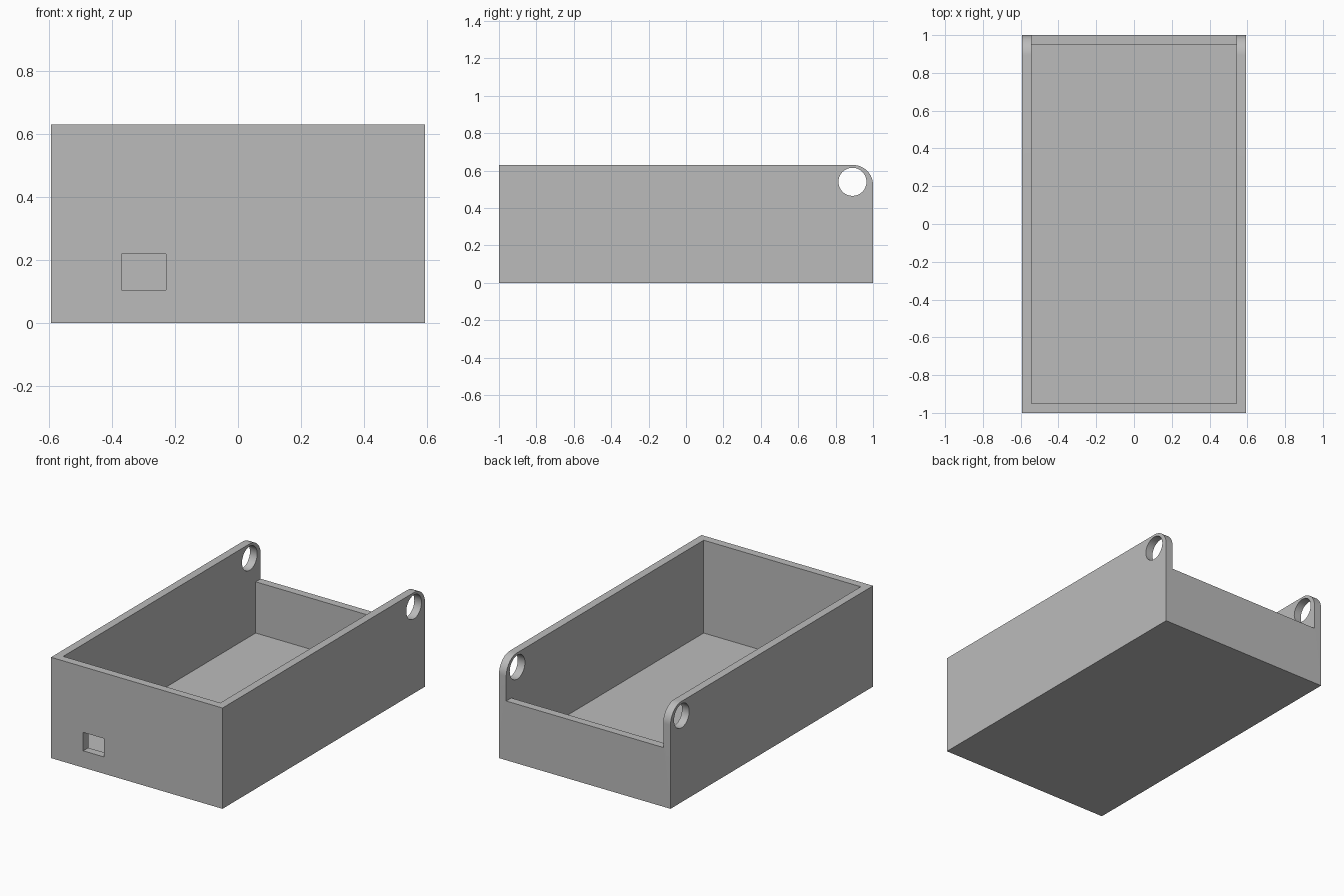
import bpy, bmesh
from math import sin, cos, pi, radians
from mathutils import Matrix

cube = bpy.data.objects.get("Cube")
if cube:
    bpy.data.objects.remove(cube, do_unlink=True)

HALF_X, HALF_Y, HEIGHT = 0.593, 1.0, 0.63
WALL, BACK_TOP, CORNER = 0.05, 0.37, 0.107

grey = bpy.data.materials.new("light grey")
grey.use_nodes = True
grey.diffuse_color = (0.5, 0.5, 0.5, 1)
grey.node_tree.nodes["Principled BSDF"].inputs["Base Color"].default_value = (0.5, 0.5, 0.5, 1)


def add_object(name, bm):
    bmesh.ops.recalc_face_normals(bm, faces=bm.faces)
    mesh = bpy.data.meshes.new(name)
    bm.to_mesh(mesh)
    bm.free()
    mesh.materials.append(grey)
    obj = bpy.data.objects.new(name, mesh)
    bpy.context.collection.objects.link(obj)
    return obj


def extrude_side(name, profile, half_width):
    """Extrude a (y, z) outline symmetrically along x."""
    bm = bmesh.new()
    face = bm.faces.new([bm.verts.new((-half_width, y, z)) for y, z in profile])
    new = bmesh.ops.extrude_face_region(bm, geom=[face])["geom"]
    verts = [v for v in new if isinstance(v, bmesh.types.BMVert)]
    bmesh.ops.translate(bm, verts=verts, vec=(2 * half_width, 0, 0))
    return add_object(name, bm)


def box(name, low, high):
    bm = bmesh.new()
    bmesh.ops.create_cube(bm, size=1)
    for v in bm.verts:
        v.co = [lo + (c + 0.5) * (hi - lo) for c, lo, hi in zip(v.co, low, high)]
    return add_object(name, bm)


def cut(target, cutter):
    """Subtract the cutter, then discard it."""
    cutter.hide_render = True
    mod = target.modifiers.new("cut", "BOOLEAN")
    mod.operation, mod.solver, mod.object = "DIFFERENCE", "EXACT", cutter
    bpy.context.view_layer.objects.active = target
    bpy.ops.object.modifier_apply(modifier=mod.name)
    bpy.data.objects.remove(cutter, do_unlink=True)


# Outer body with rounded upper rear corners
arc = [(HALF_Y - CORNER + CORNER * cos(a), HEIGHT - CORNER + CORNER * sin(a))
       for a in (i * pi / 32 for i in range(17))]
tray = extrude_side("tray", [(-HALF_Y, 0), (HALF_Y, 0)] + arc + [(-HALF_Y, HEIGHT)], HALF_X)

# Open cavity
inner_x, inner_y = HALF_X - WALL, HALF_Y - WALL
cut(tray, box("cavity_cutter", (-inner_x, -inner_y, WALL), (inner_x, inner_y, 1)))

# Lowered rear wall between the two lugs
cut(tray, box("rear_cutter", (-inner_x, 0.9, BACK_TOP), (inner_x, 1.2, 1)))

# Rectangular port through the front wall
cut(tray, box("port_cutter", (-0.37, -1.1, 0.105), (-0.228, -0.9, 0.22)))

# Round pivot holes through both lugs
bm = bmesh.new()
bmesh.ops.create_cone(bm, cap_ends=True, segments=48, radius1=0.075, radius2=0.075, depth=2,
                      matrix=Matrix.Translation((0, 0.89, 0.54)) @ Matrix.Rotation(pi / 2, 4, "Y"))
cut(tray, add_object("pivot_cutter", bm))

# Smooth the curved surfaces only
bpy.ops.object.select_all(action="DESELECT")
tray.select_set(True)
bpy.context.view_layer.objects.active = tray
bpy.ops.object.shade_smooth_by_angle(angle=radians(30))
